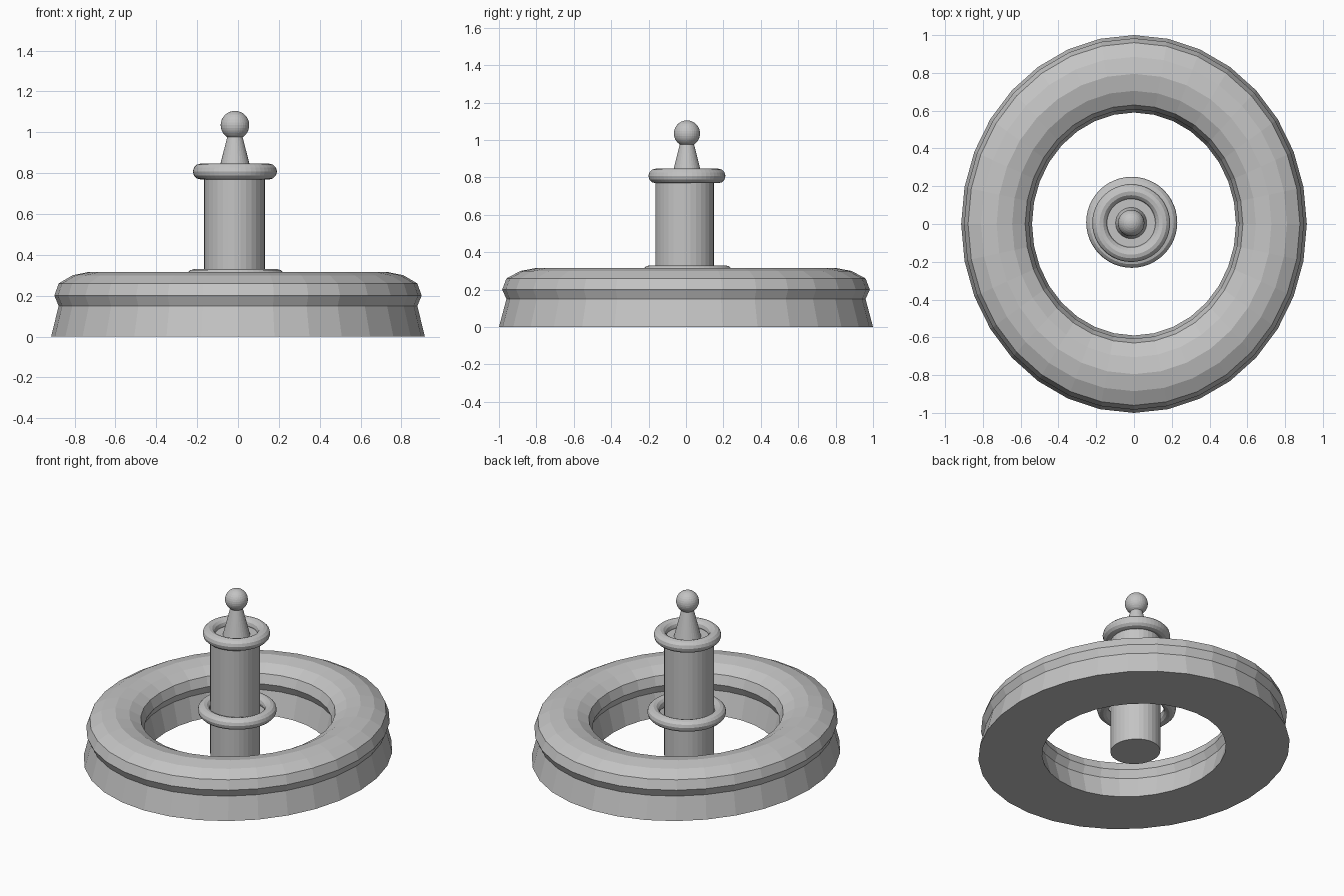
import bpy, math

if "Cube" in bpy.data.objects:
    bpy.data.objects.remove(bpy.data.objects["Cube"])

grey = bpy.data.materials.new("light_grey")
grey.diffuse_color = (0.55, 0.55, 0.55, 1)
grey.use_nodes = True
grey.node_tree.nodes["Principled BSDF"].inputs["Base Color"].default_value = grey.diffuse_color


def lathe(name, profile, loc=(0, 0, 0), scale=(1, 1), segs=32, closed=False):
    """Revolve (radius, z) points about z; closed joins last point to first, else ends are capped."""
    n = len(profile)
    verts, faces = [], []
    for s in range(segs):
        a = 2 * math.pi * s / segs
        for r, z in profile:
            verts.append((r * math.cos(a) * scale[0], r * math.sin(a) * scale[1], z))
    for s in range(segs):
        t = (s + 1) % segs
        for i in range(n if closed else n - 1):
            j = (i + 1) % n
            faces.append((s * n + i, t * n + i, t * n + j, s * n + j))
    if not closed:
        faces.append([s * n for s in reversed(range(segs))])
        faces.append([s * n + n - 1 for s in range(segs)])
    me = bpy.data.meshes.new(name)
    me.from_pydata(verts, [], faces)
    ob = bpy.data.objects.new(name, me)
    ob.location = loc
    me.materials.append(grey)
    bpy.context.collection.objects.link(ob)
    return ob


def collar(name, major, minor, loc):
    pts = [(major + minor * math.cos(2 * math.pi * k / 12),
            minor * math.sin(2 * math.pi * k / 12)) for k in range(12)]
    return lathe(name, pts, loc, segs=48, closed=True)


# Oval outer ring: flared foot, groove, rounded top; section mirrored about its middle
mid = 0.795
outer = [(0.205, 0), (0.165, 0.15), (0.188, 0.20), (0.165, 0.26), (0.09, 0.30)]
section = [(mid + d, z) for d, z in outer] + [(mid, 0.317)]
section += [(mid - d, z) for d, z in reversed(outer)]
lathe("outer_ring", section, scale=(0.915, 1), closed=True)

# Central post
lathe("post", [(1, 0), (1, 0.80)], (-0.017, -0.007, 0), (0.149, 0.157))

# Rounded collars around the post
collar("lower_collar", 0.203, 0.038, (-0.012, 0.009, 0.292))
collar("upper_collar", 0.167, 0.039, (-0.015, 0.005, 0.808))

# Tapered neck and ball finial
lathe("neck", [(0.085, 0.79), (0.027, 1.02)], (-0.015, 0.005, 0))
bpy.ops.mesh.primitive_uv_sphere_add(segments=32, ring_count=16, radius=0.07,
                                     location=(-0.015, 0.005, 1.035))
ball = bpy.context.object
ball.name = "ball_finial"
ball.data.materials.append(grey)
